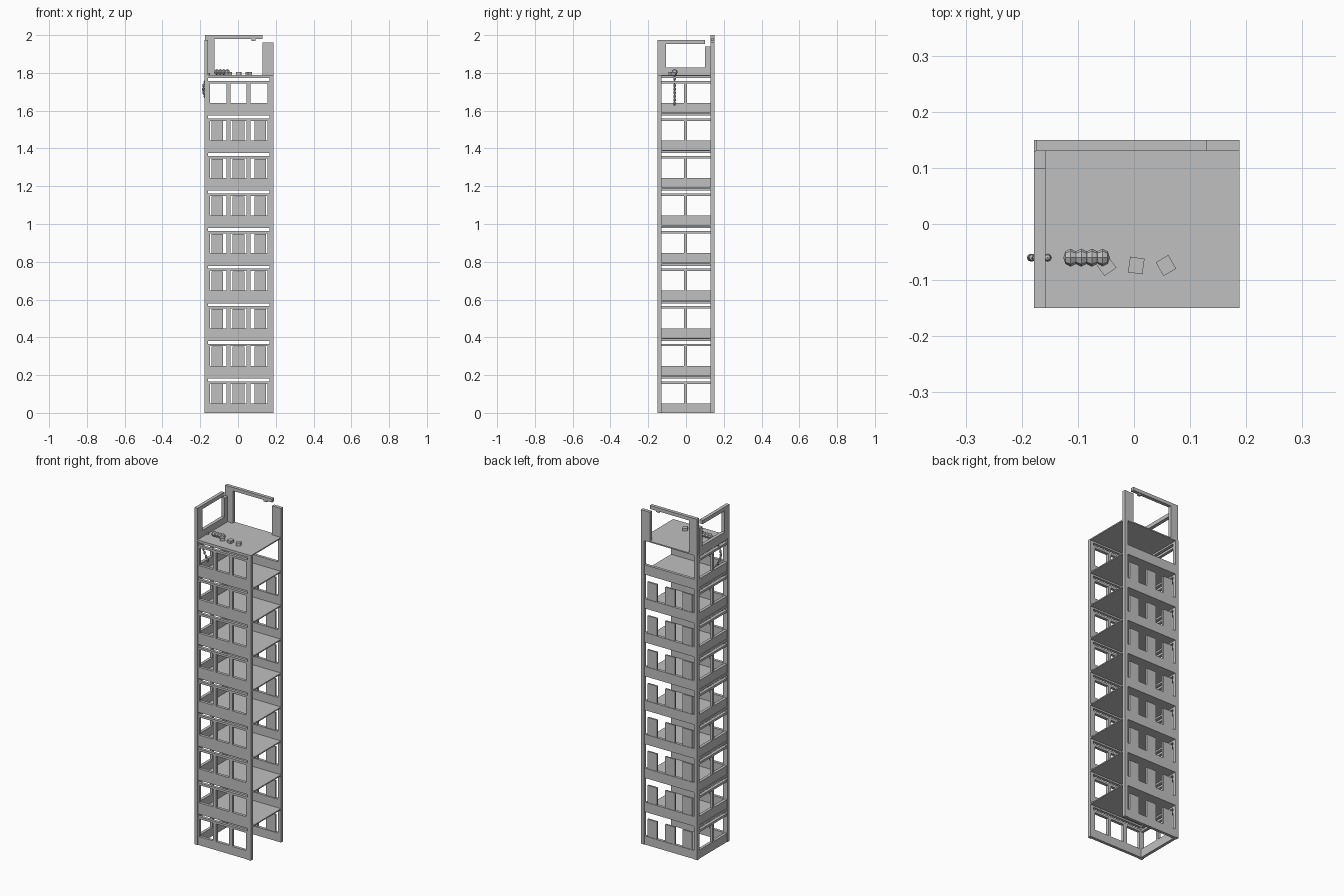
import bpy, bmesh, math
from mathutils import Matrix, Vector

cube = bpy.data.objects.get("Cube")
if cube:
    bpy.data.objects.remove(cube, do_unlink=True)

# One plain concrete colour
concrete = bpy.data.materials.new("concrete grey")
concrete.use_nodes = True
concrete.diffuse_color = (0.53, 0.53, 0.53, 1)
concrete.node_tree.nodes["Principled BSDF"].inputs["Base Color"].default_value = (0.53, 0.53, 0.53, 1)


def finish(name, bm):
    mesh = bpy.data.meshes.new(name)
    bm.to_mesh(mesh)
    bm.free()
    mesh.materials.append(concrete)
    obj = bpy.data.objects.new(name, mesh)
    bpy.context.collection.objects.link(obj)
    return obj


def boxes(name, spans):
    """One object from boxes given as (x0, x1), (y0, y1), (z0, z1)."""
    bm = bmesh.new()
    for span in spans:
        mid = Vector([(a + b) / 2 for a, b in span])
        size = [b - a for a, b in span]
        bmesh.ops.create_cube(bm, size=1, matrix=Matrix.Translation(mid) @ Matrix.Diagonal((*size, 1)))
    return finish(name, bm)


def beads(name, points, radius, length, axis_turn):
    """Faceted links strung along a list of points."""
    bm = bmesh.new()
    for p in points:
        place = Matrix.Translation(p) @ axis_turn @ Matrix.Diagonal((radius, radius, length, 1))
        bmesh.ops.create_uvsphere(bm, u_segments=8, v_segments=4, radius=1, matrix=place)
    return finish(name, bm)


X0, X1, Y0, Y1 = -0.178, 0.188, -0.15, 0.15
FLOORS, ROOF = 9, 1.79
H = ROOF / FLOORS
WALL = 0.02
IN = 0.003
SILL, HEAD, LINTEL, RAIL = 0.05, 0.154, 0.167, 0.182
SLAB = H - 0.007

left_x, right_x = (X0, X0 + WALL), (X1 - WALL, X1)
front_y, back_y = (Y0, Y0 + WALL), (Y1 - WALL, Y1)
inner_x = (X0 + WALL, X1 - WALL)
inner_y = (Y0 + WALL, Y1 - WALL)
front_skin = (Y0 + IN, Y0 + WALL)
back_skin = (Y1 - WALL, Y1 - IN)
side_skin = (X0 + IN, X0 + WALL)

# Corner posts
for name, px in (("right", left_x), ("left", right_x)):
    boxes("front_%s_post" % name, [(px, front_y, (0, ROOF))])
    boxes("back_%s_post" % name, [(px, back_y, (0, ROOF))])

# Repeated storeys
for i in range(FLOORS):
    z = i * H

    def level(a, b):
        return (z + a, z + b)

    bands = [level(0, SILL), level(HEAD, LINTEL), level(RAIL, SLAB)]
    jambs = [(inner_x[0], -0.148), (-0.06, -0.039), (0.046, 0.066), (0.155, inner_x[1])]
    front = [(inner_x, front_skin, band) for band in bands]
    front += [(j, front_skin, level(SILL, HEAD)) for j in jambs]
    boxes("front_wall_%d" % (i + 1), front)

    side = [(side_skin, inner_y, band) for band in bands]
    side.append((side_skin, (-0.011, 0.005), level(SILL, HEAD)))
    boxes("side_wall_%d" % (i + 1), side)

    boxes("back_sill_%d" % (i + 1), [(inner_x, back_skin, bands[0])])

    # Free-standing back panels, missing on the top storey
    if i < FLOORS - 1:
        panels = [((cx - 0.031, cx + 0.031), (0.134, 0.144), level(SILL, HEAD - 0.002))
                  for cx in (-0.11, 0.003, 0.118)]
        boxes("back_panels_%d" % (i + 1), panels)

    # Floor slab, reaching the outside between the posts
    edge = level(SLAB, H)
    if i < FLOORS - 1:
        boxes("floor_slab_%d" % (i + 1), [(inner_x, (Y0 + IN, Y1 - IN), edge),
                                          (left_x, inner_y, edge), (right_x, inner_y, edge)])
    else:
        boxes("roof_slab", [((X0, X1), (Y0, Y1), edge)])

# Broken walls above the roof
boxes("ruined_back_wall", [
    ((-0.175, -0.125), back_y, (ROOF, 1.98)),
    ((-0.175, 0.13), back_y, (1.98, 2.0)),
    ((0.072, 0.092), (0.132, 0.146), (1.97, 1.98)),
    ((0.13, X1), back_y, (ROOF, 1.96))])
boxes("ruined_side_wall", [
    (left_x, (Y0, -0.105), (ROOF, 1.975)),
    (left_x, (-0.105, 0.1), (1.953, 1.975)),
    (left_x, (-0.105, 0.1), (ROOF, 1.828)),
    (left_x, (0.1, 0.13), (ROOF, 1.94))])

# Rubble blocks on the roof
for n, (x, y, turn) in enumerate([(-0.05, -0.074, 35), (0.004, -0.074, -8), (0.057, -0.074, 30)]):
    block = boxes("rubble_block_%d" % (n + 1), [((-0.013, 0.013), (-0.014, 0.014), (0, 0.016))])
    block.location = (x, y, ROOF)
    block.rotation_euler.z = math.radians(turn)

# Coil lying on the roof and chain hanging at the side window
beads("roof_coil", [Vector((-0.113 + 0.019 * k, -0.06, ROOF + 0.014)) for k in range(4)],
      0.016, 0.013, Matrix.Rotation(math.pi / 2, 4, 'Y'))
links = 9
hang = [Vector((-0.154 - 0.03 * math.sin(math.pi * k / (links - 1)), -0.06, 1.79 - 0.019 * k))
        for k in range(links)]
beads("hanging_chain", hang, 0.007, 0.011, Matrix.Identity(4))
